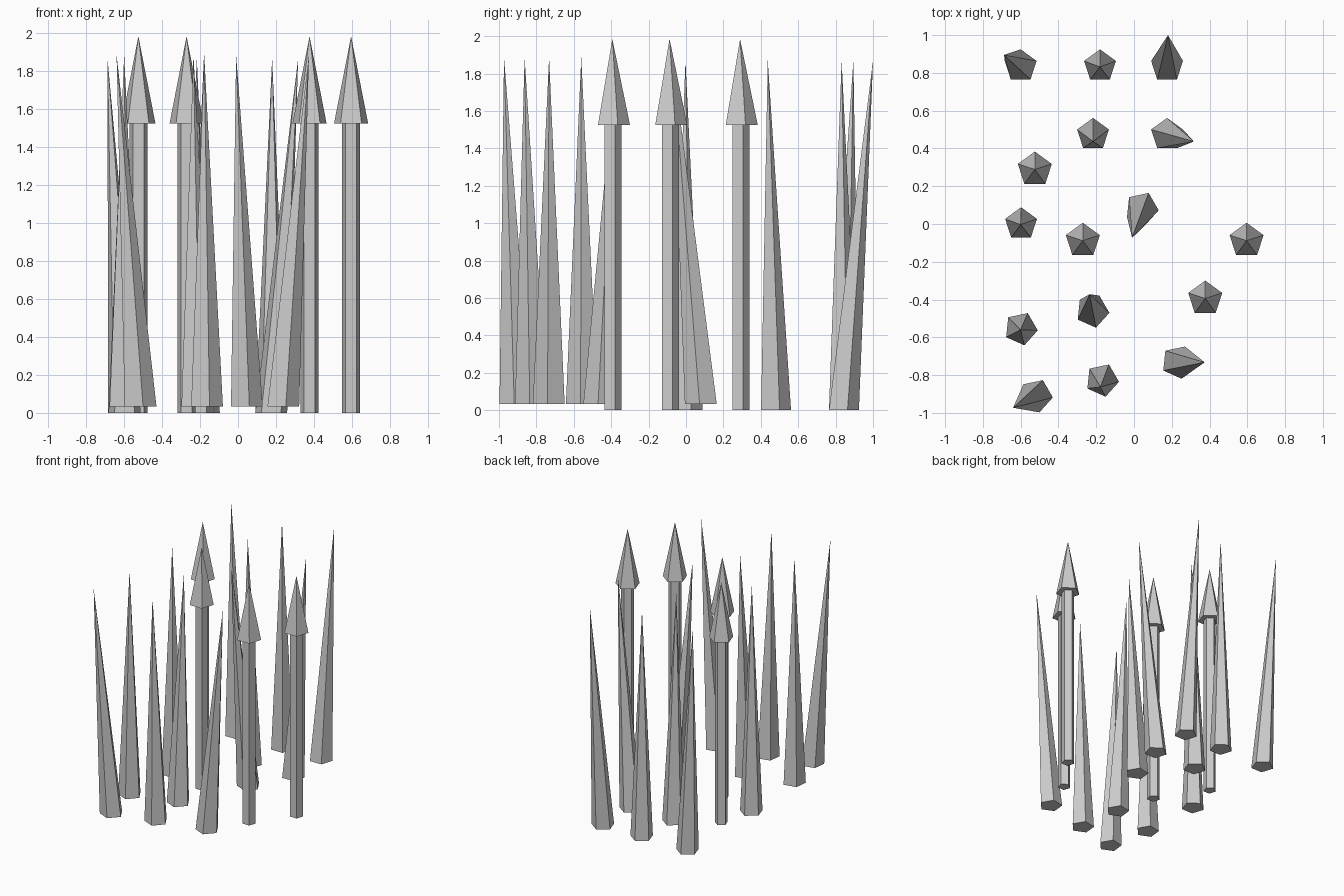
import bpy, bmesh, math

if "Cube" in bpy.data.objects:
    bpy.data.objects.remove(bpy.data.objects["Cube"])


def ring(bm, x, y, z, r, deg):
    """Five vertices around a centre, first one at the given angle."""
    return [bm.verts.new((x + r * math.cos(math.radians(deg + 72 * i)),
                          y + r * math.sin(math.radians(deg + 72 * i)), z))
            for i in range(5)]


def finish(bm, name):
    bmesh.ops.recalc_face_normals(bm, faces=bm.faces)
    mesh = bpy.data.meshes.new(name)
    bm.to_mesh(mesh)
    bm.free()
    bpy.context.collection.objects.link(bpy.data.objects.new(name, mesh))


def add_cone(bm, base, tip):
    bm.faces.new(base)
    apex = bm.verts.new(tip)
    for i in range(5):
        bm.faces.new((base[i], base[(i + 1) % 5], apex))


def leaning_spike(name, base, tip, z0, z1, r, deg):
    bm = bmesh.new()
    add_cone(bm, ring(bm, *base, z0, r, deg), (*tip, z1))
    finish(bm, name)


def spear(i, x, y):
    # shaft
    bm = bmesh.new()
    low, high = ring(bm, x, y, 0, 0.05, 90), ring(bm, x, y, 1.525, 0.05, 90)
    bm.faces.new(low)
    bm.faces.new(high)
    for k in range(5):
        n = (k + 1) % 5
        bm.faces.new((low[k], low[n], high[n], high[k]))
    finish(bm, f"spear_shaft_{i}")
    # pointed head
    bm = bmesh.new()
    add_cone(bm, ring(bm, x, y, 1.525, 0.0945, 90), (x, y, 1.985))
    finish(bm, f"spear_head_{i}")


# back group of spikes: base centre, tip
back = [
    ((-0.60, 0.836), (-0.688, 0.895)),
    ((-0.18, 0.836), (-0.18, 0.832)),
    ((0.175, 0.836), (0.18, 1.0)),
    ((-0.217, 0.473), (-0.217, 0.437)),
    ((0.175, 0.473), (0.317, 0.437)),
    ((-0.598, 0.0), (-0.60, -0.003)),
]
for i, (base, tip) in enumerate(back):
    leaning_spike(f"back_spike_{i}", base, tip, 0, 1.87, 0.0885, 90)

# front group, turned and slightly raised
front = [
    ((0.041, 0.082), (-0.01, -0.073)),
    ((-0.599, -0.554), (-0.60, -0.56)),
    ((-0.22, -0.461), (-0.235, -0.372)),
    ((0.233, -0.731), (0.374, -0.732)),
    ((-0.169, -0.826), (-0.178, -0.863)),
    ((-0.519, -0.909), (-0.64, -0.973)),
]
for i, (base, tip) in enumerate(front):
    leaning_spike(f"front_spike_{i}", base, tip, 0.033, 1.887, 0.09, 66)

# upright spears with heads
for i, (x, y) in enumerate([(-0.525, 0.289), (-0.271, -0.088),
                            (0.377, -0.394), (0.596, -0.088)]):
    spear(i, x, y)
